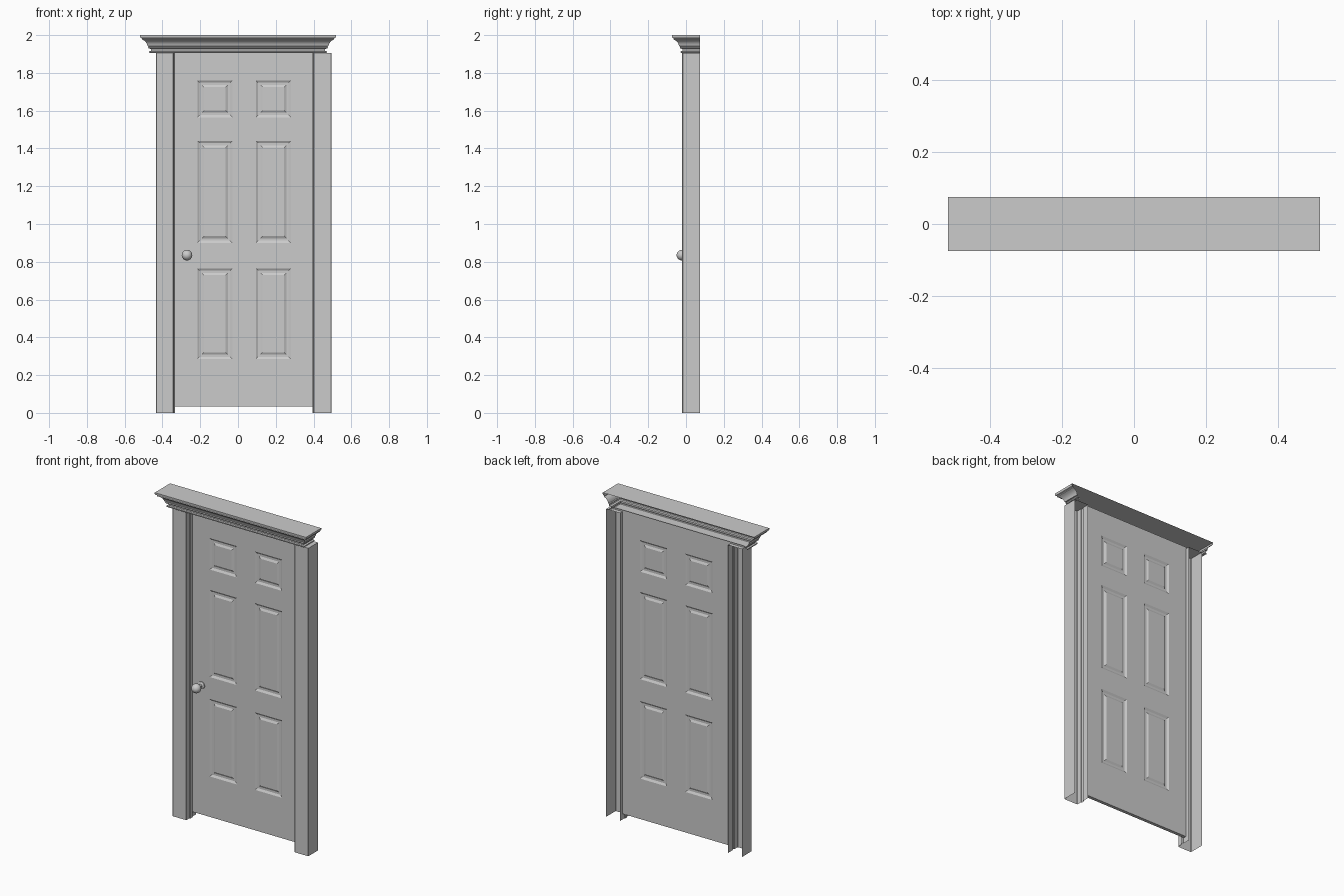
import bpy, bmesh, math

if "Cube" in bpy.data.objects:
    bpy.data.objects.remove(bpy.data.objects["Cube"])

DOOR_X = 0.03            # centre line of the door and jambs
HEAD_Z = 1.905           # top of the opening


def finish(bm, name, normals=True, angle=30):
    if normals:
        bmesh.ops.recalc_face_normals(bm, faces=bm.faces)
    mesh = bpy.data.meshes.new(name)
    bm.to_mesh(mesh)
    bm.free()
    obj = bpy.data.objects.new(name, mesh)
    bpy.context.collection.objects.link(obj)
    bpy.ops.object.select_all(action='DESELECT')
    obj.select_set(True)
    bpy.context.view_layer.objects.active = obj
    bpy.ops.object.shade_smooth_by_angle(angle=math.radians(angle))
    return obj


def skin(bm, rows, closed=False):
    """Bridge rows of points with quads; returns the vertex rows."""
    vs = [[bm.verts.new(p) for p in row] for row in rows]
    for a, b in zip(vs, vs[1:]):
        n = len(a)
        for i in range(n if closed else n - 1):
            j = (i + 1) % n
            bm.faces.new((a[i], a[j], b[j], b[i]))
    return vs


# Door leaf: gridded slab, panels inset on both faces
def door_leaf():
    bm = bmesh.new()
    xs = [-0.34, -0.215, -0.03, 0.095, 0.28, 0.40]
    zs = [0.035, 0.285, 0.765, 0.90, 1.44, 1.565, 1.76, HEAD_Z]
    panels = []
    sides = []
    for y in (0.03, 0.05):
        grid = [[bm.verts.new((x, y, z)) for x in xs] for z in zs]
        sides.append(grid)
        for r in range(len(zs) - 1):
            for c in range(len(xs) - 1):
                f = bm.faces.new((grid[r][c], grid[r][c + 1],
                                  grid[r + 1][c + 1], grid[r + 1][c]))
                if r % 2 and c % 2:
                    panels.append(f)

    def rim(g):
        return (g[0] + [row[-1] for row in g[1:]] + g[-1][-2::-1]
                + [row[0] for row in g[-2:0:-1]])
    a, b = rim(sides[0]), rim(sides[1])
    for i in range(len(a)):
        j = (i + 1) % len(a)
        bm.faces.new((a[i], a[j], b[j], b[i]))
    bmesh.ops.recalc_face_normals(bm, faces=bm.faces)
    # sunk moulding, flat groove, raised field
    for width, depth in ((0.012, -0.007), (0.012, 0.0), (0.012, 0.006)):
        bmesh.ops.inset_individual(bm, faces=panels, thickness=width,
                                   depth=depth, use_even_offset=True)
    finish(bm, "door_leaf", angle=20)


# Jambs: channels open at the back, with a shallow door stop
def jamb(name, side):
    pts = [(0.465, 0.075), (0.465, -0.017), (0.462, -0.02), (0.373, -0.02),
           (0.370, -0.017), (0.370, 0.012), (0.364, 0.012), (0.364, 0.03),
           (0.370, 0.03), (0.370, 0.075)]
    bm = bmesh.new()
    rows = skin(bm, [[(DOOR_X + side * x, y, z) for x, y in pts]
                     for z in (0.0, HEAD_Z)])
    bm.faces.new(rows[1])
    finish(bm, name)


# Cornice: moulding mitred around three sides, open at the back
def cornice():
    profile = [(0.010, 1.905), (0.014, 1.908), (0.014, 1.914), (0.004, 1.916),
               (0.004, 1.927), (0.016, 1.929), (0.019, 1.934), (0.016, 1.940),
               (0.022, 1.942), (0.025, 1.953), (0.031, 1.963), (0.040, 1.971),
               (0.052, 1.977), (0.052, 1.983), (0.058, 1.986), (0.0605, 1.991),
               (0.0605, 2.0)]
    bm = bmesh.new()
    rows = skin(bm, [[(-0.457 - o, 0.075, z), (-0.457 - o, -0.0145 - o, z),
                      (0.457 + o, -0.0145 - o, z), (0.457 + o, 0.075, z)]
                     for o, z in profile])
    bm.faces.new(rows[-1])
    finish(bm, "cornice")


# Head: soffit strip over the door with a raised back lip
def head():
    bm = bmesh.new()
    pts = [(-0.0245, HEAD_Z), (0.05, HEAD_Z), (0.05, 1.915)]
    skin(bm, [[(x, y, z) for y, z in pts] for x in (-0.435, 0.465)])
    finish(bm, "head_soffit")


# Knob: lathed rose, neck and ball
def knob():
    prof = [(0.0, 0.03), (0.022, 0.03), (0.022, 0.025), (0.016, 0.021),
            (0.010, 0.019), (0.010, 0.004)]
    for i in range(1, 10):
        t = math.radians(20 + 160 * i / 9)
        prof.append((0.028 * math.sin(t), -0.022 + 0.028 * math.cos(t)))
    n = 24
    bm = bmesh.new()
    skin(bm, [[(-0.27 + r * math.cos(2 * math.pi * k / n), y,
                0.835 + r * math.sin(2 * math.pi * k / n)) for k in range(n)]
              for r, y in prof], closed=True)
    bmesh.ops.remove_doubles(bm, verts=bm.verts, dist=1e-5)
    finish(bm, "door_knob", angle=40)


door_leaf()
jamb("left_jamb", -1)
jamb("right_jamb", 1)
cornice()
head()
knob()
